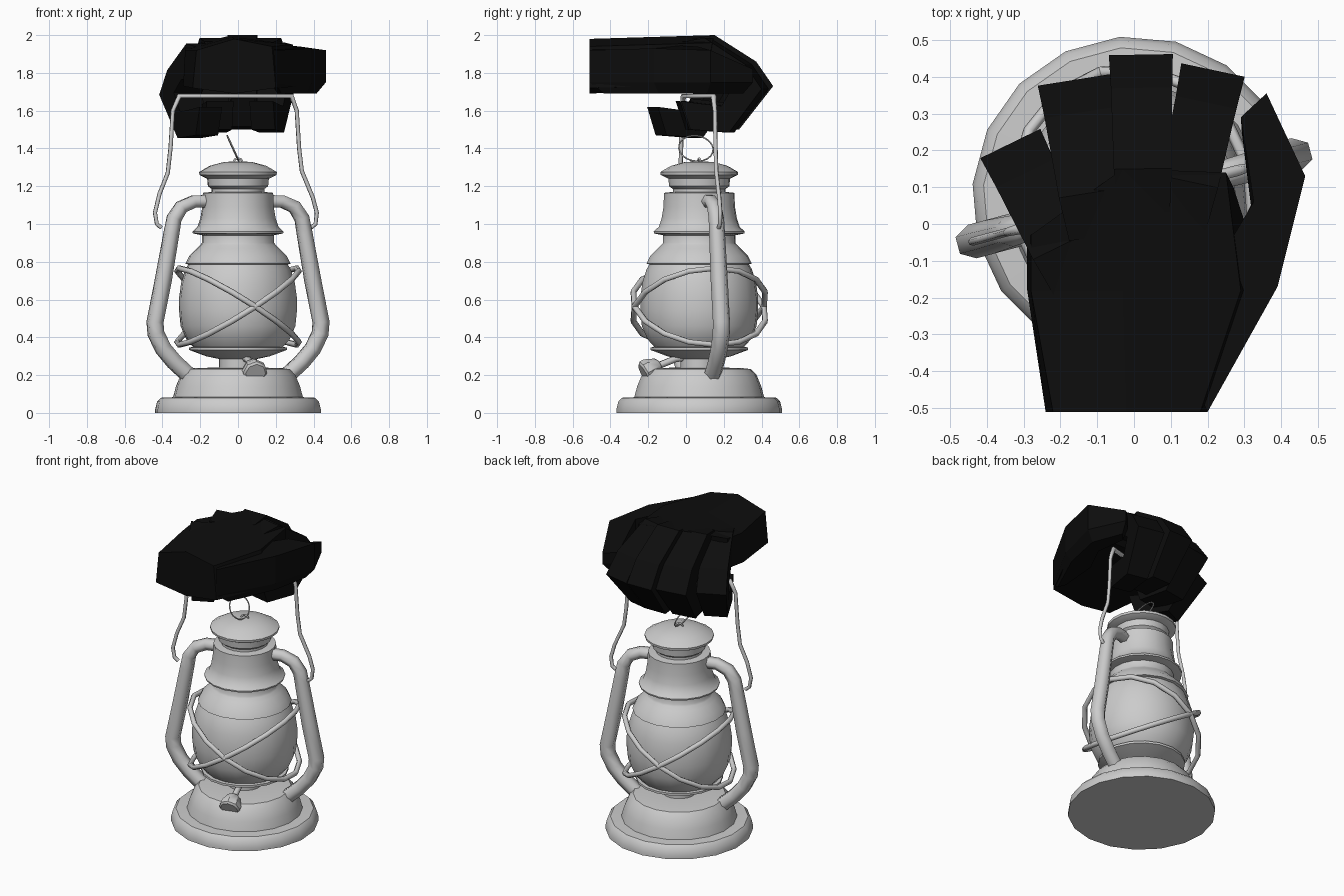
import bpy, bmesh
from math import sin, cos, pi, radians
from mathutils import Matrix, Vector

# lantern frame: axis at y = 0.07, turned 15 degrees
FRAME = Matrix.Translation((0, 0.07, 0)) @ Matrix.Rotation(radians(15), 4, 'Z')
black = bpy.data.materials.new("black_glove")
black.diffuse_color = (0.004, 0.004, 0.004, 1)


def mesh_obj(name, verts, faces, mat=None, smooth=None, frame=None):
    me = bpy.data.meshes.new(name)
    me.from_pydata([tuple(v) for v in verts], [], faces)
    bm = bmesh.new()
    bm.from_mesh(me)
    bmesh.ops.recalc_face_normals(bm, faces=bm.faces)
    bm.to_mesh(me)
    bm.free()
    ob = bpy.data.objects.new(name, me)
    bpy.context.collection.objects.link(ob)
    if mat:
        me.materials.append(mat)
    if frame:
        ob.matrix_world = frame
    if smooth:
        bpy.ops.object.select_all(action='DESELECT')
        ob.select_set(True)
        bpy.context.view_layer.objects.active = ob
        bpy.ops.object.shade_smooth_by_angle(angle=radians(smooth))
    return ob


def loft(name, rings, **kw):
    n = len(rings[0])
    verts = [p for r in rings for p in r]
    faces = [(k * n + i, k * n + (i + 1) % n, (k + 1) * n + (i + 1) % n, (k + 1) * n + i)
             for k in range(len(rings) - 1) for i in range(n)]
    faces += [tuple(range(n)), tuple(range(len(verts) - n, len(verts)))]
    return mesh_obj(name, verts, faces, **kw)


def lathe(name, profile, n=18, frame=FRAME):
    return loft(name, [[(r * cos(2 * pi * i / n), r * sin(2 * pi * i / n), z) for i in range(n)]
                       for r, z in profile], smooth=40, frame=frame)


def tube(name, pts, depth, radii=None, cyclic=False, frame=FRAME):
    cu = bpy.data.curves.new(name, 'CURVE')
    cu.dimensions = '3D'
    cu.bevel_depth = depth
    cu.bevel_resolution = 1
    cu.use_fill_caps = True
    sp = cu.splines.new('POLY')
    sp.points.add(len(pts) - 1)
    for i, p in enumerate(pts):
        sp.points[i].co = (*p, 1)
        sp.points[i].radius = radii[i] if radii else 1
    sp.use_cyclic_u = cyclic
    sp.use_smooth = True
    ob = bpy.data.objects.new(name, cu)
    bpy.context.collection.objects.link(ob)
    ob.matrix_world = frame
    return ob


# fuel tank base and burner
lathe("fuel_tank", [(0.44, 0), (0.44, 0.02), (0.43, 0.06), (0.41, 0.08), (0.345, 0.083), (0.33, 0.14),
                    (0.305, 0.2), (0.275, 0.232), (0.22, 0.238), (0.1, 0.24)])
lathe("burner", [(0.1, 0.23), (0.1, 0.285), (0.17, 0.3), (0.245, 0.328), (0.26, 0.333),
                 (0.26, 0.347), (0.2, 0.35)])

# glass globe
lathe("globe", [(0.235, 0.345), (0.275, 0.39), (0.305, 0.46), (0.313, 0.54), (0.313, 0.61),
                (0.302, 0.69), (0.28, 0.76), (0.25, 0.81)])

# chimney, collar and lid
lathe("globe_cap", [(0.26, 0.785), (0.28, 0.79), (0.26, 0.83), (0.22, 0.87), (0.2, 0.89), (0.192, 0.9),
                    (0.192, 0.945)])
lathe("chimney", [(0.19, 0.94), (0.24, 0.95), (0.242, 0.96), (0.215, 0.985), (0.2, 1.03), (0.19, 1.09),
                  (0.187, 1.165), (0.14, 1.17), (0.14, 1.185), (0.16, 1.2), (0.165, 1.25)])
lathe("lid", [(0.165, 1.24), (0.205, 1.26), (0.207, 1.275), (0.15, 1.308), (0.08, 1.327), (0.02, 1.332)])

# side air tubes
side = [(0.14, 1.12), (0.24, 1.12), (0.31, 1.09), (0.35, 1.03), (0.365, 0.95), (0.41, 0.7),
        (0.455, 0.48), (0.45, 0.42), (0.41, 0.34), (0.35, 0.27), (0.26, 0.19)]
widths = [0.8, 0.8, 0.85, 0.9, 0.93, 1, 1, 1, 1, 1, 1]
for s in (-1, 1):
    tube("air_tube", [(s * u, 0, z) for u, z in side], 0.047, widths)

# crossed guard wires round the globe
for s in (-1, 1):
    tube("guard_wire", [(0.322 * cos(t), 0.355 * sin(t), 0.563 + s * 0.203 * cos(t))
                        for t in (2 * pi * i / 16 for i in range(16))], 0.016, cyclic=True)

# carrying handle
bail = [(-0.42, 0.98), (-0.445, 1.0), (-0.455, 1.06), (-0.43, 1.16), (-0.385, 1.27), (-0.37, 1.4),
        (-0.357, 1.6), (-0.322, 1.677), (0.293, 1.677), (0.322, 1.6), (0.335, 1.4), (0.35, 1.28),
        (0.41, 1.14), (0.432, 1.06), (0.425, 1.0), (0.4, 0.98)]
tube("carrying_handle", [(u, 0, z) for u, z in bail], 0.0115,
     [1.3 if 7 <= i <= 8 else 1 for i in range(len(bail))])

# lifting ring and its loop on the lid
ring = []
for i in range(20):
    a = 2 * pi * i / 20
    ring.append((-0.03 - 0.032 * sin(a) + 0.022 * cos(a), -0.01 + 0.088 * cos(a), 1.4 + 0.068 * sin(a)))
tube("lifting_ring", ring, 0.004, cyclic=True)
tube("ring_loop", [(0.022 * cos(2 * pi * i / 8), 0, 1.332 + 0.016 * sin(2 * pi * i / 8)) for i in range(8)],
     0.006, cyclic=True)

# wick knob and spindle
axis = Vector((0.03, -0.11, -0.06)).normalized()
knob_frame = Matrix.Translation((0.07, -0.14, 0.255)) @ axis.to_track_quat('Z', 'Y').to_matrix().to_4x4()
lathe("wick_knob", [(0.03, 0), (0.042, 0.01), (0.066, 0.065), (0.066, 0.09), (0.055, 0.1)], 8, knob_frame)
tube("wick_spindle", [(0.015, 0.06, 0.305), (0.05, -0.06, 0.285), (0.078, -0.17, 0.24)], 0.02,
     frame=Matrix.Identity(4))

# gripping hand: palm
palm = [
    [(-0.24, -0.51, 1.72), (-0.22, -0.51, 1.92), (-0.02, -0.51, 1.98),
     (0.18, -0.51, 1.94), (0.2, -0.51, 1.72), (-0.02, -0.51, 1.69)],
    [(-0.29, -0.18, 1.73), (-0.28, -0.18, 1.92), (-0.03, -0.18, 1.99),
     (0.29, -0.18, 1.95), (0.36, -0.18, 1.73), (0, -0.18, 1.71)],
    [(-0.29, -0.03, 1.75), (-0.28, -0.03, 1.94), (-0.03, 0.15, 2.0),
     (0.25, 0.14, 1.96), (0.27, 0.1, 1.75), (0, 0.12, 1.74)]]
loft("palm", palm, mat=black)

# thumb folded along the side
thumb = [(0.17, -0.45, 1.93), (0.2, -0.51, 1.92), (0.39, -0.17, 1.93), (0.465, 0.13, 1.92),
         (0.36, 0.355, 1.82), (0.29, 0.29, 1.82), (0.325, 0.06, 1.94), (0.2, -0.15, 1.95)]
loft("thumb", [thumb,
               [(x, y, 1.75) for x, y, z in thumb],
               [(0.3 + (x - 0.3) * 0.7, y * 0.85, 1.69) for x, y, z in thumb]], mat=black)

# four curled fingers: side outline from the knuckle, with width factor
outline = [(0, 0, 1), (0.22, -0.14, 1.05), (0.31, -0.27, 1.1), (0.13, -0.5, 0.85), (-0.08, -0.485, 0.8),
           (-0.13, -0.335, 0.8), (-0.01, -0.35, 0.85), (0.09, -0.36, 0.9), (0.15, -0.26, 1),
           (0.06, -0.19, 1), (-0.12, -0.2, 0.9), (-0.12, -0.02, 0.9)]
for name, x, y, z, turn, w in [("little_finger", -0.2, -0.06, 1.955, 26, 0.165),
                               ("ring_finger", -0.115, 0.085, 1.985, 9, 0.18),
                               ("middle_finger", 0.024, 0.15, 2.0, 1, 0.158),
                               ("index_finger", 0.15, 0.115, 1.985, -12, 0.16)]:
    rings = [[(s * w * f / 2, v, h) for v, h, f in outline] for s in (-1, 1)]
    loft(name, rings, mat=black,
         frame=Matrix.Translation((x, y, z)) @ Matrix.Rotation(radians(turn), 4, 'Z'))
